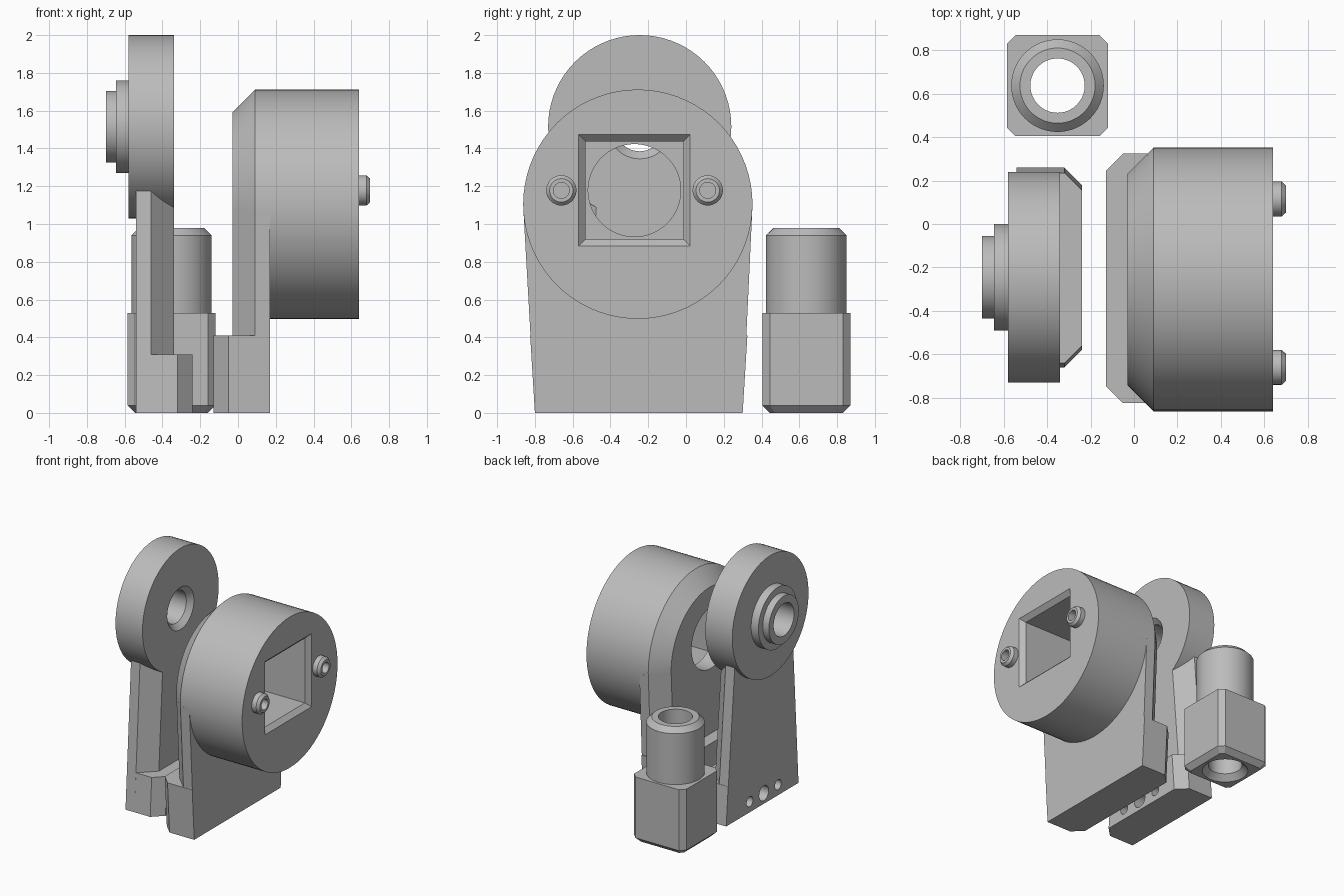
import bpy, bmesh
from math import sin, cos, tau

cube = bpy.data.objects.get("Cube")
if cube:
    bpy.data.objects.remove(cube, do_unlink=True)

grey = bpy.data.materials.new("plain grey")
grey.use_nodes = True
tone = (0.5, 0.5, 0.5, 1)
grey.diffuse_color = tone
grey.node_tree.nodes["Principled BSDF"].inputs["Base Color"].default_value = tone
SEG = 72


def finish(name, bm):
    bmesh.ops.recalc_face_normals(bm, faces=bm.faces)
    mesh = bpy.data.meshes.new(name)
    bm.to_mesh(mesh)
    bm.free()
    mesh.materials.append(grey)
    obj = bpy.data.objects.new(name, mesh)
    bpy.context.collection.objects.link(obj)
    return obj


def loft(name, rings):
    """Join matching rings of points and cap both ends."""
    bm = bmesh.new()
    loops = [[bm.verts.new(p) for p in ring] for ring in rings]
    for a, b in zip(loops, loops[1:]):
        for i in range(len(a)):
            j = (i + 1) % len(a)
            bm.faces.new((a[i], a[j], b[j], b[i]))
    bm.faces.new(loops[0])
    bm.faces.new(loops[-1])
    return finish(name, bm)


def circle(axis, centre, t, r, seg=SEG):
    """Circle of radius r at position t along the axis."""
    u, v = centre
    pts = [(u + r * cos(tau * i / seg), v + r * sin(tau * i / seg)) for i in range(seg)]
    return [(t, a, b) if axis == "x" else (a, b, t) for a, b in pts]


def turned(name, axis, centre, profile):
    return loft(name, [circle(axis, centre, t, r) for t, r in profile])


def hollow(name, axis, centre, profile):
    """Turned part whose profile is a closed loop, leaving a bore."""
    bm = bmesh.new()
    loops = [[bm.verts.new(p) for p in circle(axis, centre, t, r)] for t, r in profile]
    for a, b in zip(loops, loops[1:] + loops[:1]):
        for i in range(SEG):
            j = (i + 1) % SEG
            bm.faces.new((a[i], a[j], b[j], b[i]))
    return finish(name, bm)


def cut(obj, cutters):
    for c in cutters:
        mod = obj.modifiers.new("cut", "BOOLEAN")
        mod.operation = "DIFFERENCE"
        mod.solver = "EXACT"
        mod.object = c
    bpy.context.view_layer.update()
    deps = bpy.context.evaluated_depsgraph_get()
    mesh = bpy.data.meshes.new_from_object(obj.evaluated_get(deps))
    obj.modifiers.clear()
    obj.data = mesh


def remove(objs):
    for o in objs:
        bpy.data.objects.remove(o, do_unlink=True)


def trapezoid(x, low, high, inset=0):
    """Upright section at x; low and high are (z, y front, y back)."""
    (z0, f0, b0), (z1, f1, b1) = low, high
    return [(x, f0 + inset, z0), (x, b0 - inset, z0), (x, b1 - inset, z1), (x, f1 + inset, z1)]


def square(x, half):
    y, z = -0.273, 1.178
    return [(x, y - half, z - half), (x, y + half, z - half),
            (x, y + half, z + half), (x, y - half, z + half)]


parts = []

# Drum housing with a chamfered inner rim
DRUM = (-0.255, 1.105)
drum = turned("drum_housing", "x", DRUM,
              [(-0.03, 0.487), (0.09, 0.607), (0.64, 0.607)])

# Housing stand, chamfered on its inner side, and its thicker foot
low, mid, high = (0, -0.80, 0.30), (0.41, -0.825, 0.325), (1.077, -0.861, 0.351)
stand = loft("housing_stand", [trapezoid(-0.03, low, high, 0.12),
                               trapezoid(0.09, low, high), trapezoid(0.17, low, high)])
parts.append(loft("housing_foot", [trapezoid(-0.13, low, mid, 0.08),
                                   trapezoid(-0.05, low, mid), trapezoid(0.17, low, mid)]))

# Square socket with flared mouth, and round bore behind it
socket = loft("socket_cutter", [square(0.1, 0.26), square(0.605, 0.26), square(0.65, 0.305)])
bore = turned("bore_cutter", "x", (-0.273, 1.178), [(-0.2, 0.245), (0.3, 0.245)])
for part in (drum, stand):
    cut(part, [socket, bore])
    parts.append(part)
remove([socket, bore])

# Two hollow pins beside the socket
for side, y in (("front", -0.66), ("back", 0.115)):
    parts.append(hollow(side + "_pin", "x", (y, 1.178),
                        [(0.63, 0.08), (0.68, 0.08), (0.70, 0.062), (0.70, 0.042), (0.63, 0.042)]))

# Disc with stepped boss and countersunk bore
parts.append(hollow("bearing_disc", "x", (-0.245, 1.515),
                    [(-0.34, 0.17), (-0.34, 0.485), (-0.58, 0.485), (-0.58, 0.245),
                     (-0.645, 0.245), (-0.645, 0.19), (-0.70, 0.19), (-0.70, 0.13),
                     (-0.38, 0.13)]))

# Disc stand and foot with three mounting holes
low, mid, high = (0, -0.66, 0.26), (0.31, -0.641, 0.235), (1.25, -0.585, 0.15)
arm = loft("disc_stand", [trapezoid(-0.54, low, high), trapezoid(-0.46, low, high),
                          trapezoid(-0.34, low, high, 0.12)])
foot = loft("disc_foot", [trapezoid(-0.54, low, mid), trapezoid(-0.32, low, mid),
                          trapezoid(-0.24, low, mid, 0.08)])
holes = [turned("hole_cutter", "x", (-0.22 + dy, 0.085), [(-0.8, r), (-0.2, r)])
         for dy, r in ((-0.18, 0.04), (0, 0.06), (0.18, 0.04))]
for part in (arm, foot):
    cut(part, holes)
    parts.append(part)
remove(holes)


# Separate peg: bevelled block with a hollow round neck
def octagon(z, half, corner):
    cx, cy = -0.352, 0.637
    a, b = half, half - corner
    pts = [(a, -b), (a, b), (b, a), (-b, a), (-a, b), (-a, -b), (-b, -a), (b, -a)]
    return [(cx + x, cy + y, z) for x, y in pts]


PEG = (-0.352, 0.637)
block = loft("peg_block", [octagon(0, 0.193, 0.025), octagon(0.04, 0.233, 0.04),
                           octagon(0.53, 0.233, 0.04)])
peg_bore = turned("peg_cutter", "z", PEG,
                  [(-0.02, 0.19), (0.045, 0.125), (0.7, 0.125)])
cut(block, [peg_bore])
remove([peg_bore])
parts.append(block)
parts.append(hollow("peg_neck", "z", PEG,
                    [(0.5, 0.213), (0.94, 0.213), (0.98, 0.173), (0.98, 0.125), (0.5, 0.125)]))

# Smooth round walls, keep crisp edges
bpy.ops.object.select_all(action="DESELECT")
for p in parts:
    p.select_set(True)
bpy.context.view_layer.objects.active = parts[0]
bpy.ops.object.shade_smooth_by_angle(angle=0.5)
